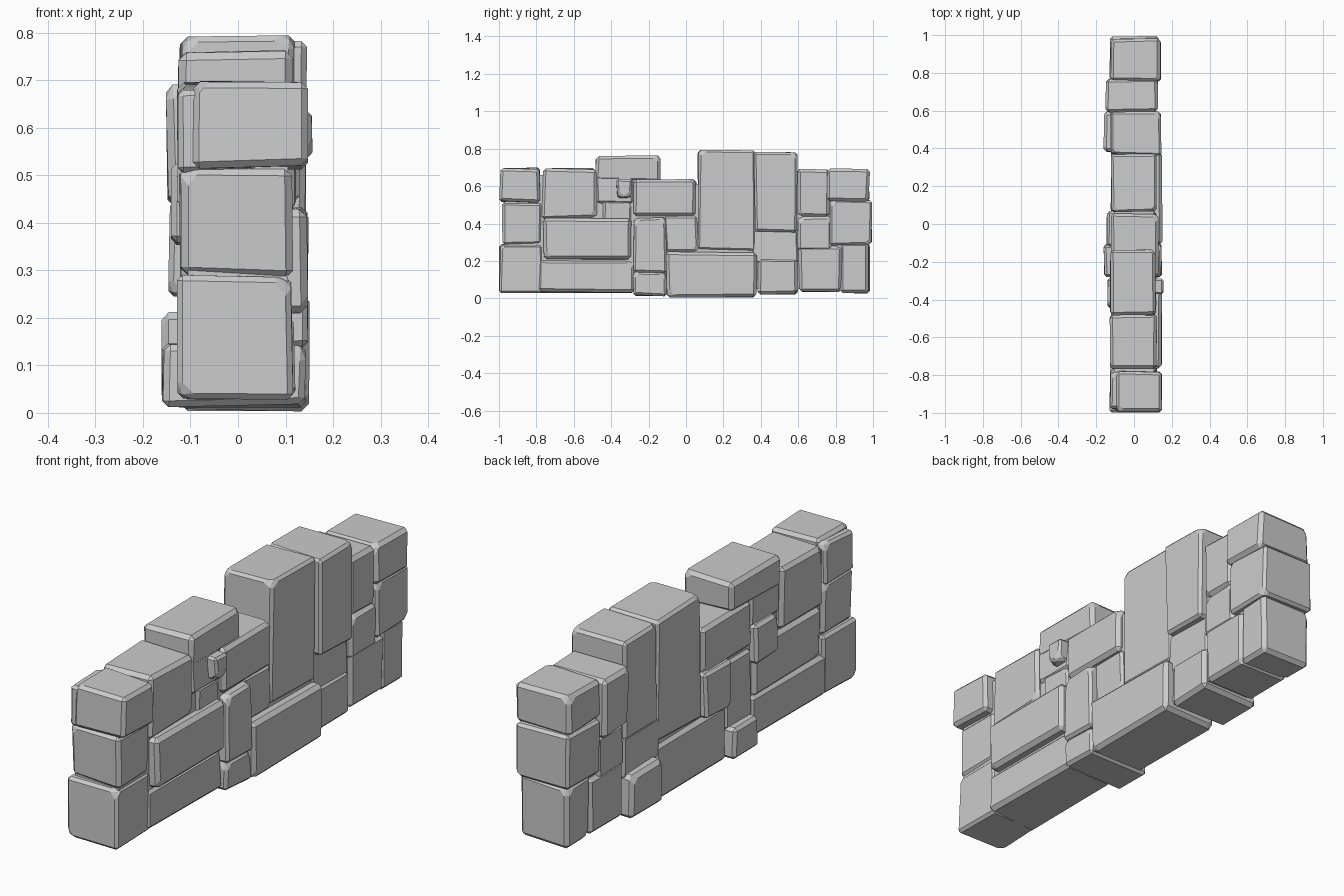
import bpy, bmesh, random
from mathutils import Vector

if "Cube" in bpy.data.objects:
    bpy.data.objects.remove(bpy.data.objects["Cube"])

random.seed(4)


def finish(name, bm):
    bmesh.ops.recalc_face_normals(bm, faces=bm.faces)
    me = bpy.data.meshes.new(name)
    bm.to_mesh(me)
    bm.free()
    ob = bpy.data.objects.new(name, me)
    bpy.context.collection.objects.link(ob)
    return ob


def stone(name, y0, y1, z0, z1, x0=-0.125, x1=0.122, bev=0.016):
    """Roughly cut block: skewed box, chipped corners, bevelled edges."""
    size = Vector((x1 - x0, y1 - y0, z1 - z0))
    mid = Vector((x1 + x0, y1 + y0, z1 + z0)) / 2
    bm = bmesh.new()
    bmesh.ops.create_cube(bm, size=1)
    jit = (0.008, 0.012, 0.012)
    for v in bm.verts:
        for i in range(3):
            s = 1 if v.co[i] > 0 else -1
            v.co[i] = mid[i] + s * (size[i] / 2 - random.uniform(0, jit[i]))
    # Chip two corners
    for v_co in [v.co.copy() for v in random.sample(list(bm.verts), 2)]:
        n = Vector([(1 if v_co[i] > mid[i] else -1) * random.uniform(0.6, 1.2)
                    for i in range(3)]).normalized()
        r = bmesh.ops.bisect_plane(
            bm, geom=bm.verts[:] + bm.edges[:] + bm.faces[:],
            plane_co=v_co - n * 0.017, plane_no=n, clear_outer=True)
        cut = [e for e in r["geom_cut"] if isinstance(e, bmesh.types.BMEdge)]
        bmesh.ops.holes_fill(bm, edges=cut, sides=0)
    ob = finish(name, bm)
    m = ob.modifiers.new("worn_edges", "BEVEL")
    m.width = bev
    m.segments = 1
    m.limit_method = "ANGLE"
    m.angle_limit = 0.9
    return ob


# Mortar core: stepped outline extruded through the wall
outline = [(-0.97, 0.05), (0.96, 0.05), (0.96, 0.66), (0.59, 0.66), (0.57, 0.75),
           (0.10, 0.75), (0.08, 0.61), (-0.17, 0.61), (-0.17, 0.73),
           (-0.46, 0.73), (-0.48, 0.66), (-0.97, 0.66)]
bm = bmesh.new()
face = bm.faces.new([bm.verts.new((-0.105, y, z)) for y, z in outline])
ext = bmesh.ops.extrude_face_region(bm, geom=[face])
bmesh.ops.translate(bm, vec=(0.21, 0, 0),
                    verts=[g for g in ext["geom"] if isinstance(g, bmesh.types.BMVert)])
finish("wall_core", bm)

# Front end column
stone("end_base_front", -1.0, -0.76, 0.025, 0.295, -0.13, 0.118)
stone("end_middle_front", -0.985, -0.765, 0.28, 0.52, -0.127, 0.12)
stone("end_cap_front", -1.0, -0.775, 0.51, 0.70, -0.10, 0.15, 0.014)
stone("end_cap_front_back", -0.985, -0.78, 0.50, 0.69, -0.13, 0.05)

# Front half
stone("base_long", -0.80, -0.27, 0.025, 0.215)
stone("bulge_block", -0.77, -0.29, 0.20, 0.435, x1=0.15, bev=0.03)
stone("top_left", -0.775, -0.475, 0.42, 0.70, -0.13, 0.125)
stone("top_left_raised", -0.49, -0.135, 0.62, 0.765, -0.13, 0.118)
stone("top_left_under", -0.49, -0.27, 0.50, 0.66, x1=0.118)
stone("small_cube", -0.375, -0.285, 0.53, 0.645, 0.0, 0.162, 0.01)
stone("inner_block", -0.45, -0.28, 0.35, 0.53, -0.145, 0.12)
stone("upright_block", -0.285, -0.10, 0.13, 0.435, -0.125, 0.148, 0.022)
stone("foot_block", -0.285, -0.10, 0.01, 0.15, -0.162, 0.145, 0.02)

# Centre
stone("saddle_block", -0.285, 0.06, 0.43, 0.645, -0.128, 0.135)
stone("centre_block", -0.12, 0.07, 0.24, 0.45, -0.148, 0.12)
stone("base_bulge", -0.11, 0.385, 0.0, 0.255, -0.125, 0.153, 0.028)
stone("tall_block", 0.06, 0.375, 0.25, 0.795, -0.125, 0.12, 0.022)

# Back half
stone("tall_slab", 0.36, 0.60, 0.35, 0.785, -0.127, 0.146, 0.022)
stone("slab_support", 0.34, 0.61, 0.18, 0.38, -0.125, 0.115)
stone("base_block", 0.375, 0.605, 0.015, 0.215, -0.163, 0.125, 0.02)
stone("base_tall", 0.595, 0.84, 0.025, 0.28, -0.125, 0.125)
stone("fill_upper", 0.59, 0.775, 0.43, 0.695, -0.153, 0.128, 0.02)
stone("fill_lower", 0.59, 0.785, 0.25, 0.445, -0.125, 0.132, 0.02)

# Back end column
stone("end_base_back", 0.82, 0.985, 0.025, 0.30, -0.125, 0.122)
stone("end_middle_back", 0.765, 1.0, 0.28, 0.53, -0.13, 0.135, 0.02)
stone("end_cap_back", 0.75, 0.985, 0.515, 0.70, -0.128, 0.146, 0.018)
